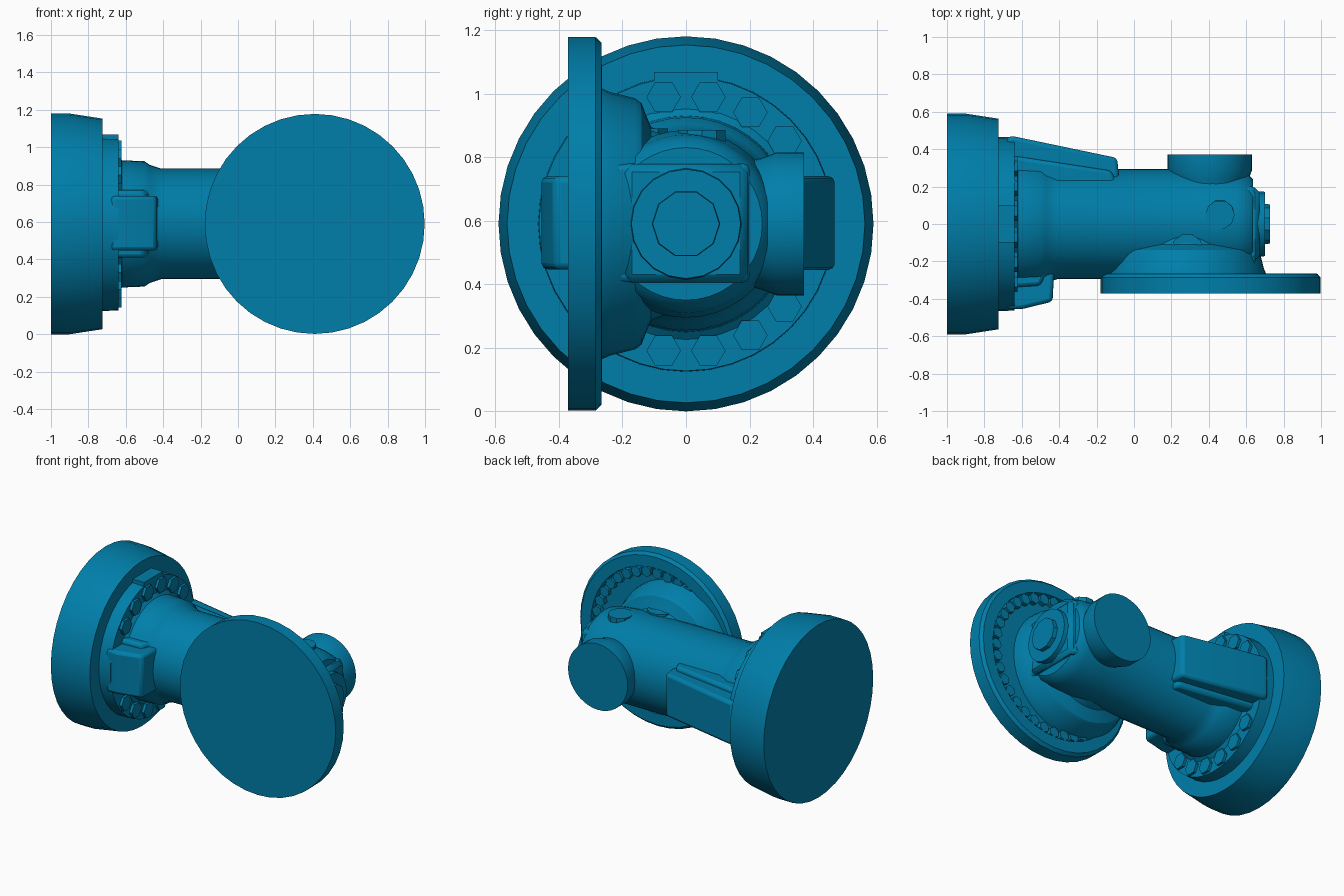
import bpy, bmesh, math
from math import sin, cos, pi, radians

if "Cube" in bpy.data.objects:
    bpy.data.objects.remove(bpy.data.objects["Cube"])

paint = bpy.data.materials.new("teal_paint")
paint.diffuse_color = (0.0, 0.21, 0.40, 1)
paint.use_nodes = True
paint.node_tree.nodes["Principled BSDF"].inputs["Base Color"].default_value = paint.diffuse_color
ZC = 0.59            # height of the main axis
DISC_X = 0.41        # centre of the side disc


def finish(name, bm, bevel=0.0, segments=2):
    bmesh.ops.recalc_face_normals(bm, faces=bm.faces)
    me = bpy.data.meshes.new(name)
    bm.to_mesh(me)
    bm.free()
    me.materials.append(paint)
    ob = bpy.data.objects.new(name, me)
    bpy.context.collection.objects.link(ob)
    if bevel:
        mod = ob.modifiers.new("bevel", 'BEVEL')
        mod.width, mod.segments = bevel, segments
    return ob


def lathe(name, axis, centre, profile, sides=40, turn=0.0):
    """Revolve (position along axis, radius) pairs round x, y or z."""
    bm = bmesh.new()
    rings = []
    for a, r in profile:
        ring = []
        for i in range(sides):
            t = 2 * pi * i / sides + turn
            u, v = r * cos(t), r * sin(t)
            p = {'x': (a, u, v), 'y': (u, a, v), 'z': (u, v, a)}[axis]
            ring.append(bm.verts.new([c + q for c, q in zip(centre, p)]))
        rings.append(ring)
    for lo, hi in zip(rings, rings[1:]):
        for i in range(sides):
            j = (i + 1) % sides
            bm.faces.new((lo[i], lo[j], hi[j], hi[i]))
    bm.faces.new(rings[0])
    bm.faces.new(rings[-1])
    return finish(name, bm)


def prism(name, outline, z0, z1, bevel=0.0, segments=2):
    """Extrude an xy outline from z0 to z1."""
    bm = bmesh.new()
    face = bm.faces.new([bm.verts.new((x, y, z0)) for x, y in outline])
    top = bmesh.ops.extrude_face_region(bm, geom=[face])['geom']
    bmesh.ops.translate(bm, vec=(0, 0, z1 - z0),
                        verts=[g for g in top if isinstance(g, bmesh.types.BMVert)])
    return finish(name, bm, bevel, segments)


def box(name, x, y, z, bevel=0.0, segments=2):
    return prism(name, [(x[0], y[0]), (x[1], y[0]), (x[1], y[1]), (x[0], y[1])],
                 z[0], z[1], bevel, segments)


axis = (0, 0, ZC)
hub = (DISC_X, 0, ZC)

# Large end flange and its raised bolt ring
lathe("end_flange", 'x', axis, [(-1, 0.59), (-0.9, 0.59), (-0.725, 0.563)])
lathe("bolt_ring", 'x', axis, [(-0.75, 0.466), (-0.64, 0.463)])
box("ring_top_pad", (-0.74, -0.638), (-0.1, 0.1), (0.9, 1.068))

# Hexagon bolts on the ring, left out where the ribs sit
for side in (0, 180):
    for deg in (-50, -30, -10, 10, 30, 50):
        t = radians(deg + side)
        lathe("ring_bolt", 'x', (0, 0.405 * sin(t), ZC + 0.405 * cos(t)),
              [(-0.66, 0.054), (-0.622, 0.054)], 6)

# Main tubular housing
lathe("housing_tube", 'x', axis, [
    (-0.7, 0.37), (-0.645, 0.37), (-0.62, 0.34), (-0.5, 0.335), (-0.47, 0.315),
    (-0.41, 0.295), (0.42, 0.295), (0.55, 0.28), (0.61, 0.265), (0.635, 0.24)], 40)

# Side ribs: short one in front, long tapered one behind
prism("front_rib", [(-0.68, -0.2), (-0.68, -0.455), (-0.6, -0.455), (-0.435, -0.415), (-0.425, -0.2)],
      0.447, 0.74, 0.02)
prism("back_rib", [(-0.68, 0.2), (-0.68, 0.468), (-0.64, 0.468), (-0.09, 0.353), (-0.075, 0.2)],
      0.445, 0.74, 0.02)

# Sloping fillets that blend both ribs into the tube
prism("front_rib_fillet", [(-0.68, -0.1), (-0.68, -0.34), (-0.5, -0.33), (-0.4, -0.1)],
      0.41, 0.77, 0.02)
prism("back_rib_fillet", [(-0.68, 0.1), (-0.68, 0.37), (-0.12, 0.285), (-0.05, 0.1)],
      0.41, 0.77, 0.02)

# Side disc with a shallow recessed back
lathe("side_disc", 'y', hub, [(-0.372, 0.588), (-0.285, 0.588), (-0.266, 0.57),
                              (-0.265, 0.495), (-0.3, 0.49)], 40)

# Small bolts standing in the disc recess
for i in range(36):
    t = 2 * pi * i / 36
    lathe("disc_bolt", 'y', (DISC_X + 0.458 * cos(t), 0, ZC + 0.458 * sin(t)),
          [(-0.31, 0.037), (-0.268, 0.037)], 6, t)

# Flared shoulder joining the housing to the disc
lathe("disc_shoulder", 'y', (0.28, 0, ZC), [
    (-0.32, 0.43), (-0.262, 0.425), (-0.24, 0.415), (-0.16, 0.395), (-0.14, 0.38),
    (-0.125, 0.34), (-0.11, 0.305), (-0.06, 0.285)])

# Round cap at the back of the housing
lathe("back_cap", 'y', (0.405, 0, ZC), [
    (0.0, 0.23), (0.15, 0.22), (0.21, 0.2), (0.24, 0.208), (0.285, 0.225), (0.372, 0.225)])

# Squared nose with stepped end cover
box("nose_block", (0.35, 0.65), (-0.255, 0.2), (0.405, 0.78), 0.02)
box("nose_plate", (0.5, 0.672), (-0.195, 0.195), (0.405, 0.778), 0.025, 1)
lathe("nose_cover", 'x', axis, [(0.6, 0.18), (0.7, 0.172)], 20)
lathe("nose_knob", 'x', axis, [(0.65, 0.11), (0.728, 0.105)], 10)

# Plugs on top of the housing
lathe("top_plug", 'z', (0.46, 0.05, 0), [(0.75, 0.08), (0.885, 0.078)], 10)
lathe("front_plug", 'z', (0.285, -0.14, 0), [(0.78, 0.09), (0.89, 0.088)], 10)

# Smooth the curved sides and keep the corners crisp
for ob in bpy.context.scene.objects:
    ob.select_set(True)
    bpy.context.view_layer.objects.active = ob
bpy.ops.object.shade_smooth_by_angle(angle=radians(32))
